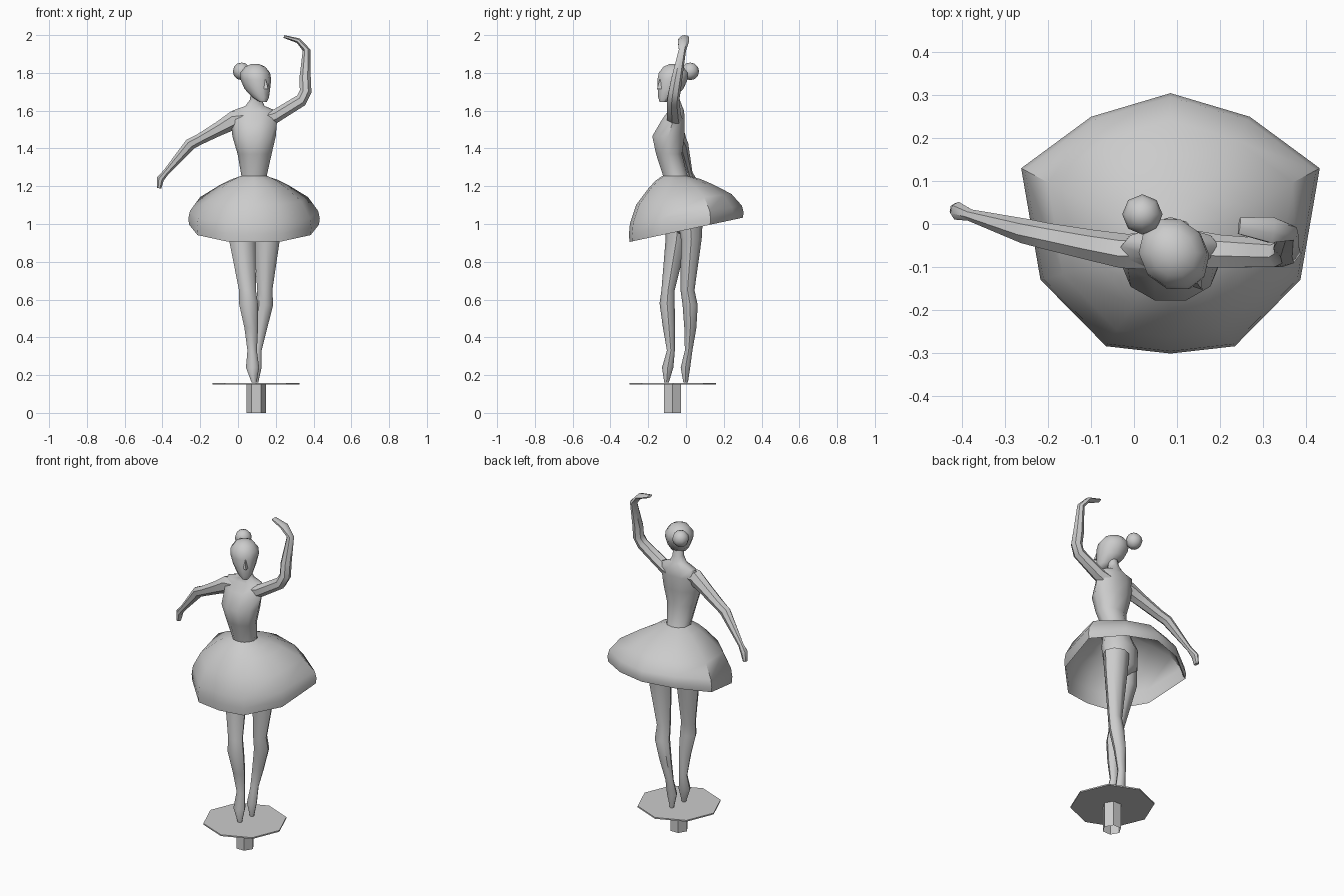
import bpy, bmesh, math
from mathutils import Vector

X, Y = Vector((1, 0, 0)), Vector((0, 1, 0))


def finish(name, rings, caps=True, smooth=45):
    """Skin a stack of equal-length vertex rings into one object."""
    bm = bmesh.new()
    loops = [[bm.verts.new(p) for p in ring] for ring in rings]
    n = len(loops[0])
    for a, b in zip(loops, loops[1:]):
        for i in range(n):
            j = (i + 1) % n
            bm.faces.new((a[i], a[j], b[j], b[i]))
    if caps:
        bm.faces.new(loops[0][::-1])
        bm.faces.new(loops[-1])
    bmesh.ops.recalc_face_normals(bm, faces=bm.faces)
    mesh = bpy.data.meshes.new(name)
    bm.to_mesh(mesh)
    bm.free()
    ob = bpy.data.objects.new(name, mesh)
    bpy.context.collection.objects.link(ob)
    if smooth:
        bpy.ops.object.select_all(action='DESELECT')
        ob.select_set(True)
        bpy.context.view_layer.objects.active = ob
        bpy.ops.object.shade_smooth_by_angle(angle=math.radians(smooth))
    return ob


def ellipse(c, u, v, ru, rv, n):
    return [c + u * (ru * math.cos(k * math.tau / n)) + v * (rv * math.sin(k * math.tau / n))
            for k in range(n)]


def stack(name, pts, n=8, u=X, v=Y, **kw):
    """Horizontal elliptical sections: (x, y, z, ru, rv)."""
    return finish(name, [ellipse(Vector(p[:3]), u, v, p[3], p[4], n) for p in pts], **kw)


def limb(name, pts, n=7):
    """Sections perpendicular to the path, first radius across y: (x, y, z, ry, rt)."""
    rings = []
    for i, p in enumerate(pts):
        t = (Vector(pts[min(i + 1, len(pts) - 1)][:3]) - Vector(pts[max(i - 1, 0)][:3])).normalized()
        u = (Y - t * Y.dot(t)).normalized()
        rings.append(ellipse(Vector(p[:3]), u, t.cross(u), p[3], p[4], n))
    return finish(name, rings)


# Stand: open stem and octagonal plate
stack("stand_stem", [(.097, -.072, 0, .052, .052), (.097, -.072, .155, .052, .052)],
      n=6, caps=False, smooth=0)
stack("stand_plate", [(.095, -.07, .151, .23, .23), (.095, -.07, .159, .23, .23)], smooth=0)

# Legs on pointe, one in front of the other
stack("front_leg", [(.03, -.04, 1.05, .07, .065), (.022, -.05, .92, .07, .058),
                    (.05, -.095, .65, .045, .035), (.055, -.1, .58, .05, .04),
                    (.07, -.09, .45, .036, .032), (.075, -.08, .33, .025, .021),
                    (.077, -.097, .24, .035, .03), (.085, -.103, .16, .013, .012)])
stack("back_leg", [(.145, .02, 1.05, .075, .07), (.152, .028, .92, .07, .055),
                   (.142, .008, .65, .04, .037), (.142, .022, .57, .044, .04),
                   (.12, .023, .45, .035, .032), (.1, .014, .33, .025, .02),
                   (.095, -.003, .24, .03, .025), (.095, -.002, .16, .012, .012)])

# Torso from hips to neck
stack("torso", [(.087, -.01, .95, .03, .03), (.087, -.01, 1.0, .1, .075),
                (.085, -.02, 1.12, .11, .085), (.085, -.055, 1.25, .066, .068),
                (.088, -.09, 1.37, .09, .072), (.085, -.093, 1.465, .115, .09),
                (.085, -.068, 1.55, .122, .064), (.085, -.052, 1.6, .115, .044),
                (.09, -.055, 1.625, .05, .036), (.095, -.062, 1.66, .031, .03),
                (.1, -.075, 1.73, .031, .03)], n=10)

# Tilted skirt shell: half outline of the rim, mirrored, blended from the waist
half = [(0, .305), (.185, .25), (.348, .13), (.303, -.13), (.15, -.285), (0, -.302)]
rim = half + [(-x, y) for x, y in half[-2:0:-1]]
profile = [(0, 0), (.21, .08), (.43, .21), (.78, .46), (.97, .76), (1, .93), (.985, 1.06),
           (.95, 1.0), (.92, .8), (.74, .54), (.4, .3), (.05, .12)]
skirt = []
for f, drop in profile:
    ring = []
    for x, y in rim:
        d = Vector((x, y + .055, 0)).normalized() * .07
        top = Vector((.085 + d.x, -.055 + d.y, 1.255))
        edge = Vector((.085 + x, y, .985 + .2 * y))
        p = top.lerp(edge, f)
        p.z = top.z + (edge.z - top.z) * drop
        ring.append(p)
    skirt.append(ring)
finish("skirt", skirt, caps=False, smooth=50)

# Arms, one lowered to the side and one raised overhead
limb("lowered_arm", [(.03, -.065, 1.555, .045, .045), (-.02, -.065, 1.55, .042, .05),
                     (-.1, -.05, 1.505, .037, .038), (-.2, -.03, 1.45, .032, .03),
                     (-.25, -.018, 1.425, .03, .032), (-.38, .02, 1.275, .014, .017),
                     (-.41, .03, 1.24, .022, .02), (-.418, .032, 1.19, .016, .012)])
limb("raised_arm", [(.14, -.06, 1.55, .045, .048), (.2, -.065, 1.572, .04, .036),
                    (.335, -.07, 1.655, .034, .034), (.358, -.062, 1.7, .033, .032),
                    (.355, -.05, 1.77, .03, .031), (.363, -.02, 1.92, .02, .021),
                    (.32, -.015, 1.97, .032, .014), (.245, -.005, 1.992, .02, .008)])

# Head turned towards one shoulder: (forward offset, z, half width, half depth)
face = Vector((.62, -.78, 0)).normalized()
side = Vector((-face.y, face.x, 0))


def along(f, z):
    return (.093 + face.x * f, -.07 + face.y * f, z)


stack("head", [(*along(f, z), w, d) for f, z, w, d in
               [(.065, 1.645, .018, .018), (.045, 1.67, .042, .045), (.015, 1.715, .064, .075),
                (.002, 1.765, .078, .087), (-.004, 1.8, .077, .084), (-.004, 1.832, .052, .058),
                (-.004, 1.847, .02, .022)]], n=10, u=side, v=face)
stack("nose", [(*along(.085, 1.715), .014, .022), (*along(.08, 1.765), .005, .008)],
      n=4, u=side, v=face)

# Hair bun behind the head
bpy.ops.mesh.primitive_uv_sphere_add(segments=8, ring_count=6, radius=.047,
                                     location=along(-.118, 1.808))
bun = bpy.context.object
bun.name = "hair_bun"
bpy.ops.object.shade_smooth_by_angle(angle=math.radians(45))
